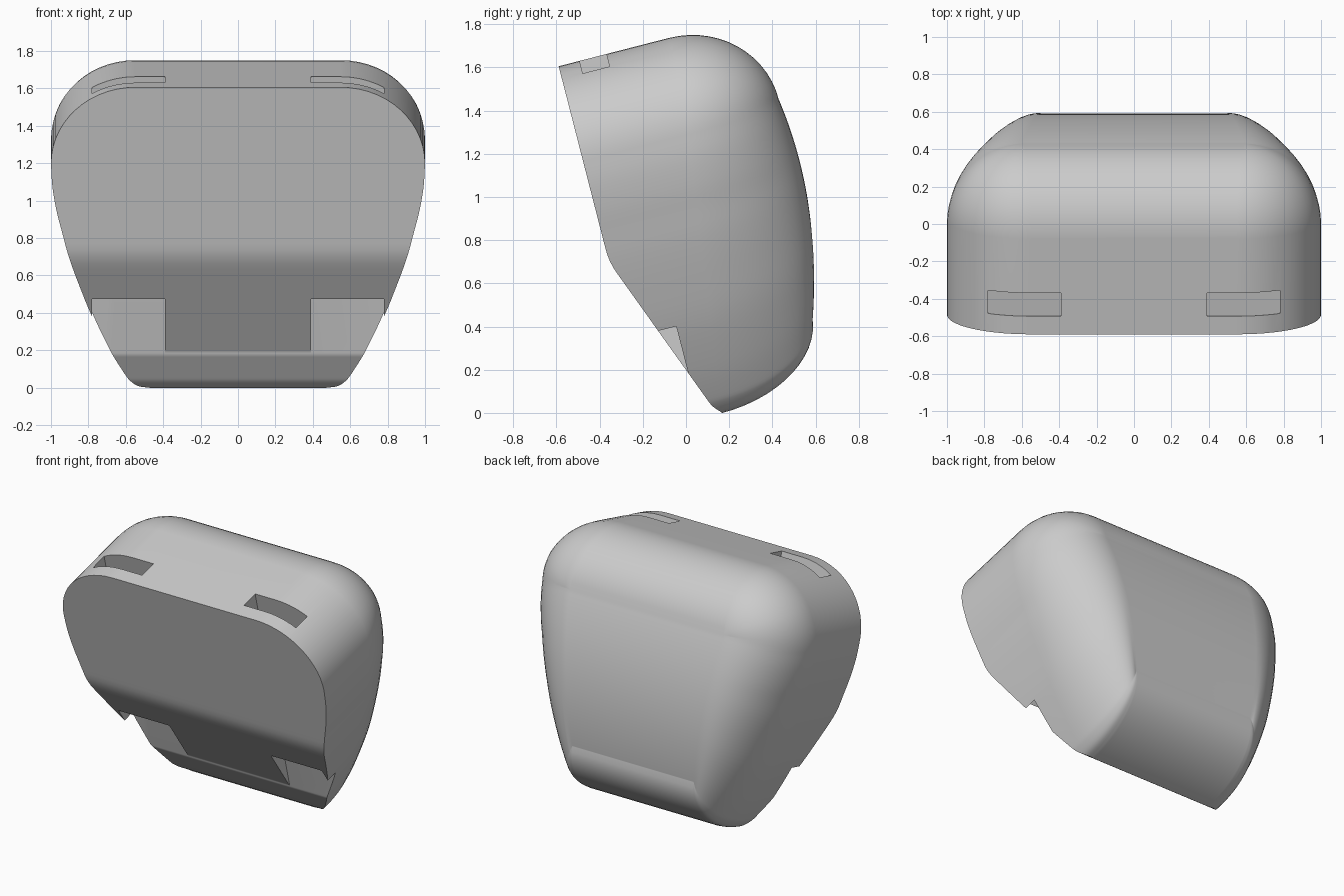
import bpy, bmesh, math
from mathutils import Vector

cube = bpy.data.objects.get("Cube")
if cube:
    bpy.data.objects.remove(cube, do_unlink=True)

TILT = math.radians(14.4)
C, S = math.cos(TILT), math.sin(TILT)
BOTTOM, TOP = -0.042, 1.702


def place(x, u, v):
    """Tilted frame (u = depth, v = up along the front face) to world."""
    return Vector((x, u * C - v * S, u * S + v * C))


def lerp(a, b, t):
    return a + (b - a) * max(0.0, min(1.0, t))


# Half outline of the front face, bottom to top, as (x, v)
anchors = [(0.47, BOTTOM), (0.53, -0.032), (0.575, 0.005), (0.61, 0.056), (0.685, 0.194),
           (0.78, 0.40), (0.852, 0.60), (0.905, 0.766), (0.94, 0.90), (0.97, 1.02),
           (0.992, 1.15), (1.0, 1.28)]


def smooth_path(points, steps):
    pts = [Vector(p) for p in points]
    ext = [pts[0] * 2 - pts[1]] + pts + [pts[-1] * 2 - pts[-2]]
    path = []
    for i in range(len(pts) - 1):
        a, b, c, d = ext[i:i + 4]
        for k in range(steps):
            t = k / steps
            path.append(0.5 * (2 * b + (c - a) * t + (2 * a - 5 * b + 4 * c - d) * t * t
                               + (3 * b - a - 3 * c + d) * t ** 3))
    return path


outline = smooth_path(anchors, 4)
ARC = 14
for i in range(ARC + 1):
    a = math.pi / 2 * i / ARC
    outline.append(Vector((0.55 + 0.45 * math.cos(a), 1.28 + (TOP - 1.28) * math.sin(a))))


def inner(p):
    """Edge point of the back plateau that matches an outline point."""
    t = (p.y - 0.02) / (1.28 - 0.02)
    return Vector((lerp(0.465, 0.59, t), lerp(BOTTOM + 0.34, TOP - 0.40, t)))


def front_depth(v):
    """Flat front face that bends softly into the slanted lower face."""
    flat, slope, soft = -0.172, 0.124 - 0.3864 * v, 0.022
    h = max(soft - abs(flat - slope), 0) / soft
    lip = 0.025 * (max(0.02 - v, 0) / 0.062) ** 2
    return max(flat, slope) + h * h * soft / 4 + lip


def wall_depth(v):
    return lerp(0.16, 0.355, (v - BOTTOM) / 1.5)


def back_depth(v):
    return 0.80 - 0.25 * (v - 1.0) ** 2


# Pad body: front face, side walls, domed back
bm = bmesh.new()
STEPS = 14
rings = [[(p.x, front_depth(p.y), p.y) for p in outline]]
for k in range(STEPS + 1):
    a = math.pi / 2 * k / STEPS
    ring = []
    for p in outline:
        rim = inner(p)
        q = p.lerp(rim, 1 - math.cos(a))
        u = lerp(wall_depth(p.y), back_depth(rim.y), math.sin(a))
        ring.append((q.x, u, q.y))
    rings.append(ring)

loops = []
for ring in rings:
    right = [bm.verts.new(place(*p)) for p in ring]
    left = [bm.verts.new(place(-x, u, v)) for x, u, v in ring]
    loops.append(right + left[::-1])
n = len(loops[0])
for a, b in zip(loops, loops[1:]):
    for i in range(n):
        j = (i + 1) % n
        bm.faces.new((a[i], a[j], b[j], b[i]))
for loop in (loops[0], loops[-1]):
    for i in range(n // 2 - 1):
        bm.faces.new((loop[i], loop[i + 1], loop[n - 2 - i], loop[n - 1 - i]))
bmesh.ops.remove_doubles(bm, verts=bm.verts, dist=0.0002)
bmesh.ops.recalc_face_normals(bm, faces=bm.faces)

mat = bpy.data.materials.new("plain_grey")
mat.use_nodes = True
GREY = (0.6, 0.6, 0.6, 1)
mat.diffuse_color = GREY
mat.node_tree.nodes["Principled BSDF"].inputs["Base Color"].default_value = GREY


def make_object(name, mesh_bm):
    mesh = bpy.data.meshes.new(name)
    mesh_bm.to_mesh(mesh)
    mesh_bm.free()
    mesh.materials.append(mat)
    obj = bpy.data.objects.new(name, mesh)
    bpy.context.collection.objects.link(obj)
    return obj


body = make_object("pad_body", bm)

# Pair of strap channels running from the top slots down to the lower face
cut = bmesh.new()
for side in (1, -1):
    for v in bmesh.ops.create_cube(cut, size=1)["verts"]:
        x, u, h = v.co
        v.co = place(side * 0.585 + x * 0.39, -0.008 + u * 0.128, 0.9 + h * 2.4)
bmesh.ops.recalc_face_normals(cut, faces=cut.faces)
cutter = make_object("strap_channel_cutter", cut)
cutter.hide_render = True
mod = body.modifiers.new("strap_channels", 'BOOLEAN')
mod.operation, mod.solver, mod.object = 'DIFFERENCE', 'EXACT', cutter
bpy.ops.object.select_all(action='DESELECT')
body.select_set(True)
bpy.context.view_layer.objects.active = body
bpy.ops.object.modifier_apply(modifier=mod.name)
bpy.data.objects.remove(cutter, do_unlink=True)

# Smooth shading with crisp rims
bpy.ops.object.shade_smooth_by_angle(angle=math.radians(30))
normals = body.modifiers.new("even_normals", 'WEIGHTED_NORMAL')
normals.keep_sharp = True
